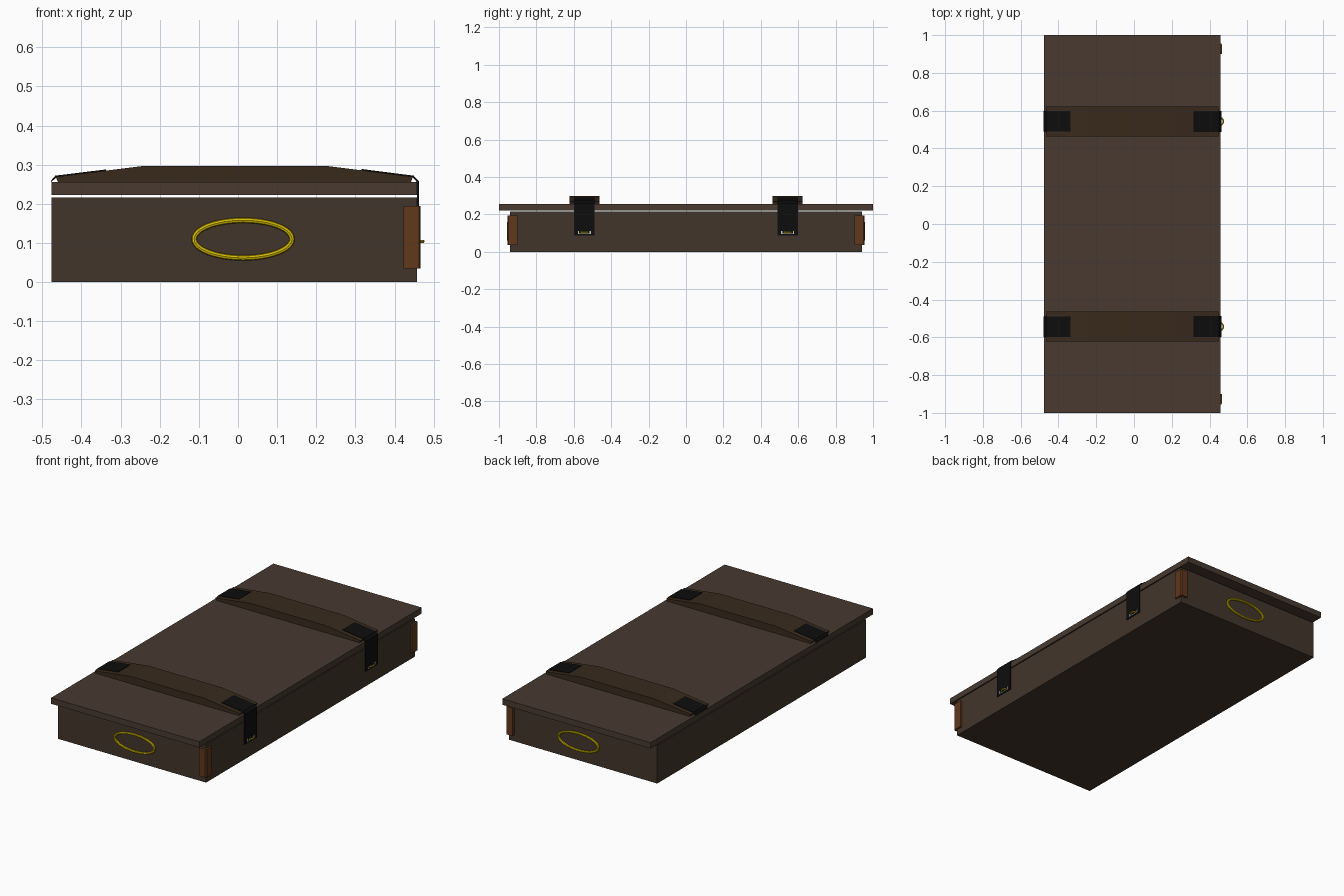
import bpy, bmesh, math

if "Cube" in bpy.data.objects:
    bpy.data.objects.remove(bpy.data.objects["Cube"])


def material(name, rgb):
    m = bpy.data.materials.new(name)
    m.diffuse_color = (*rgb, 1)
    m.use_nodes = True
    m.node_tree.nodes["Principled BSDF"].inputs["Base Color"].default_value = m.diffuse_color
    return m


WOOD = material("dark_wood", (0.055, 0.036, 0.024))
LID = material("lid_wood", (0.065, 0.042, 0.03))
BATTEN = material("batten_wood", (0.04, 0.023, 0.012))
CORNER = material("corner_wood", (0.12, 0.04, 0.012))
BLACK = material("black_iron", (0.004, 0.004, 0.004))
GOLD = material("gold", (0.7, 0.52, 0.0))


def finish(name, bm, mat):
    bmesh.ops.recalc_face_normals(bm, faces=bm.faces)
    me = bpy.data.meshes.new(name)
    bm.to_mesh(me)
    bm.free()
    ob = bpy.data.objects.new(name, me)
    bpy.context.collection.objects.link(ob)
    if mat:
        me.materials.append(mat)
    return ob


def box(name, x0, x1, y0, y1, z0, z1, mat):
    bm = bmesh.new()
    bmesh.ops.create_cube(bm, size=1)
    for v in bm.verts:
        v.co = (x1 if v.co.x > 0 else x0, y1 if v.co.y > 0 else y0,
                z1 if v.co.z > 0 else z0)
    return finish(name, bm, mat)


def prism(name, pts, place, depth, mat):
    """Extrude a 2D outline; place(a, b, d) maps it into space."""
    bm = bmesh.new()
    rings = [[bm.verts.new(place(a, b, d)) for a, b in pts] for d in depth]
    n = len(pts)
    for i in range(n):
        j = (i + 1) % n
        bm.faces.new((rings[0][i], rings[0][j], rings[1][j], rings[1][i]))
    bm.faces.new(rings[0])
    bm.faces.new(rings[1])
    return finish(name, bm, mat)


def ring(name, centre, ra, rb, tube, plane, mat, sides=8, steps=48):
    """Oval ring with an even tube, lying in the xz or xy plane."""
    bm = bmesh.new()
    loops = []
    for i in range(steps):
        t = 2 * math.pi * i / steps
        c, s = math.cos(t), math.sin(t)
        l = math.hypot(rb * c, ra * s)
        na, nb = rb * c / l, ra * s / l
        loop = []
        for k in range(sides):
            u = 2 * math.pi * k / sides
            r, h = tube * math.cos(u), tube * math.sin(u)
            a, b = ra * c + na * r, rb * s + nb * r
            p = (a, h, b) if plane == "xz" else (a, b, h)
            loop.append(bm.verts.new([p[q] + centre[q] for q in range(3)]))
        loops.append(loop)
    for i in range(steps):
        p, q = loops[i], loops[(i + 1) % steps]
        for k in range(sides):
            m = (k + 1) % sides
            bm.faces.new((p[k], p[m], q[m], q[k]))
    return finish(name, bm, mat)


# Chest body and the lid floating just above it
box("body", -0.477, 0.457, -0.94, 0.94, 0, 0.216, WOOD)
box("lid", -0.477, 0.457, -1, 1, 0.222, 0.256, LID)

for side, tag in ((-1, "front"), (1, "back")):
    # Oval end handle
    ring(tag + "_handle", (0.013, side * 0.949, 0.11), 0.125, 0.048, 0.007,
         "xz", GOLD)

    # L-shaped corner guard on the right-hand corners
    ell = [(0.423, 0.94), (0.457, 0.94), (0.457, 0.90), (0.467, 0.90),
           (0.467, 0.948), (0.462, 0.955), (0.423, 0.955)]
    prism(tag + "_corner_guard", ell, lambda a, b, d: (a, side * b, d),
          (0.035, 0.195), CORNER)

    # Lid batten with sloping ends
    y = side * 0.543
    outline = [(-0.46, 0.255), (-0.466, 0.269), (-0.24, 0.297),
               (0.226, 0.297), (0.447, 0.269), (0.442, 0.255)]
    prism(tag + "_batten", outline, lambda a, b, d: (a, d, b),
          (y - 0.08, y + 0.08), BATTEN)

    # Hinge strap on the left end of the batten
    strap = [(-0.337, 0.284), (-0.337, 0.288), (-0.467, 0.272),
             (-0.478, 0.259), (-0.478, 0.255), (-0.465, 0.267)]
    prism(tag + "_hinge_strap", strap, lambda a, b, d: (a, d, b),
          (y - 0.054, y + 0.054), BLACK)

    # Hasp strap folding over the right edge
    hasp = [(0.316, 0.285), (0.316, 0.289), (0.449, 0.272), (0.462, 0.258),
            (0.462, 0.087), (0.458, 0.087), (0.458, 0.255), (0.446, 0.268)]
    prism(tag + "_hasp", hasp, lambda a, b, d: (a, d, b),
          (y - 0.055, y + 0.055), BLACK)

    # Hasp slot and the gold staple through it
    box(tag + "_hasp_slot", 0.458, 0.463, y - 0.035, y + 0.035, 0.095, 0.112,
        None)
    box(tag + "_slot_filling", 0.459, 0.4634, y - 0.028, y + 0.028, 0.098,
        0.112, BLACK)
    ring(tag + "_staple", (0.452, y, 0.104), 0.021, 0.021, 0.004, "xy", GOLD,
         6, 20)
